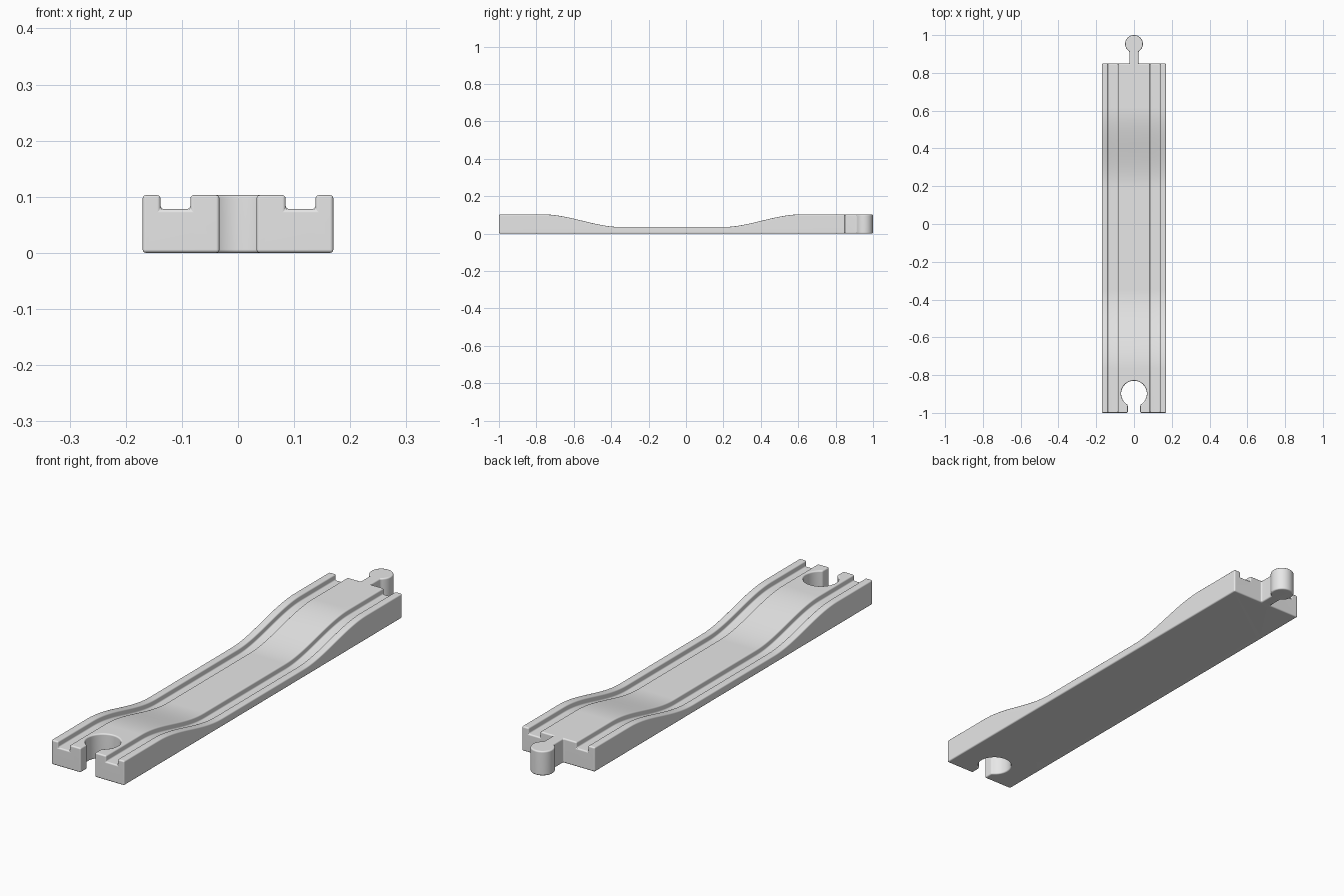
import bpy, bmesh, math

if "Cube" in bpy.data.objects:
    bpy.data.objects.remove(bpy.data.objects["Cube"])

HIGH, LOW, GROOVE = 0.103, 0.035, 0.025
FRONT, BACK, HALF_W = -1.0, 0.85, 0.17
MID_Y = (FRONT + BACK) / 2

wood = bpy.data.materials.new("plain_grey")
wood.use_nodes = True
wood.diffuse_color = (0.8, 0.8, 0.8, 1)
wood.node_tree.nodes["Principled BSDF"].inputs["Base Color"].default_value = (0.8, 0.8, 0.8, 1)


def make_object(name, bm):
    bmesh.ops.recalc_face_normals(bm, faces=bm.faces)
    mesh = bpy.data.meshes.new(name)
    bm.to_mesh(mesh)
    bm.free()
    mesh.materials.append(wood)
    obj = bpy.data.objects.new(name, mesh)
    bpy.context.collection.objects.link(obj)
    return obj


def loft(name, rings):
    """Bridge equal-length closed rings and cap both ends."""
    bm = bmesh.new()
    loops = [[bm.verts.new(p) for p in ring] for ring in rings]
    n = len(loops[0])
    for a, b in zip(loops, loops[1:]):
        for i in range(n):
            j = (i + 1) % n
            bm.faces.new((a[i], a[j], b[j], b[i]))
    bm.faces.new(loops[0])
    bm.faces.new(loops[-1])
    return make_object(name, bm)


def keyhole(name, cy, radius, half_neck, neck_end, z0, z1, steps):
    """Round head with a straight neck running towards -y."""
    gap = math.asin(half_neck / radius)
    start = -math.pi / 2 + gap
    sweep = 2 * math.pi - 2 * gap
    outline = [(-half_neck, neck_end), (half_neck, neck_end)]
    for i in range(steps + 1):
        a = start + sweep * i / steps
        outline.append((radius * math.cos(a), cy + radius * math.sin(a)))
    return loft(name, [[(x, y, z) for x, y in outline] for z in (z0, z1)])


def height(y):
    """Track top: high at both ends with an S-shaped slope into the dip."""
    t = min(max((abs(y - MID_Y) - 0.27) / 0.42, 0), 1)
    return LOW + (HIGH - LOW) * t * t * (3 - 2 * t)


def section(y):
    h = height(y)
    half = [(HALF_W, 0), (HALF_W, h), (0.138, h), (0.138, h - GROOVE),
            (0.085, h - GROOVE), (0.085, h)]
    points = half + [(-x, z) for x, z in reversed(half)]
    return [(x, y, z) for x, z in points]


# Grooved track body, lofted along its length
STEPS = 20
slope = [0.27 + 0.42 * i / STEPS for i in range(STEPS + 1)]
stations = ([FRONT] + [MID_Y - d for d in reversed(slope)]
            + [MID_Y + d for d in slope] + [BACK])
track = loft("track", [section(y) for y in stations])

# Connector peg joined at the back, matching socket cut at the front
peg = keyhole("connector_peg", 0.953, 0.047, 0.024, BACK - 0.03, 0, HIGH, 30)
socket = keyhole("socket_cutter", -0.898, 0.068, 0.033, FRONT - 0.1, -0.1, 0.3, 36)

bpy.ops.object.select_all(action='DESELECT')
bpy.context.view_layer.objects.active = track
track.select_set(True)
for tool, operation in ((socket, 'DIFFERENCE'), (peg, 'UNION')):
    mod = track.modifiers.new(tool.name, 'BOOLEAN')
    mod.object = tool
    mod.operation = operation
    mod.solver = 'EXACT'
    bpy.ops.object.modifier_apply(modifier=mod.name)
    bpy.data.objects.remove(tool)

# Softened edges
bevel = track.modifiers.new("soft_edges", 'BEVEL')
bevel.width = 0.006
bevel.segments = 3
bevel.limit_method = 'ANGLE'
bevel.angle_limit = math.radians(30)
bevel.use_clamp_overlap = False
bpy.ops.object.modifier_apply(modifier=bevel.name)
bpy.ops.object.shade_smooth_by_angle(angle=math.radians(35))
normals = track.modifiers.new("flat_normals", 'WEIGHTED_NORMAL')
normals.keep_sharp = True
